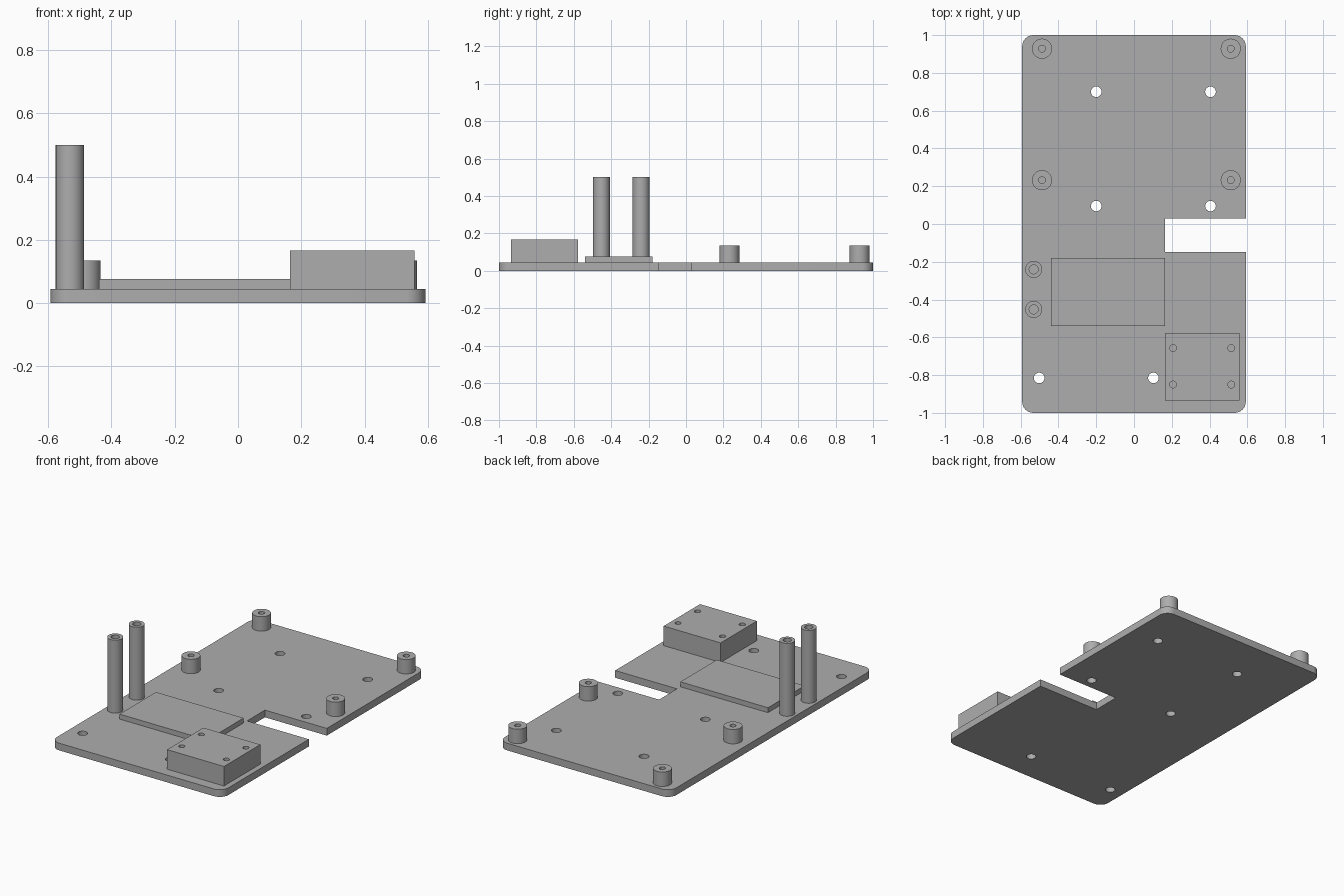
import bpy
import bmesh
import math
from mathutils import Matrix

if "Cube" in bpy.data.objects:
    bpy.data.objects.remove(bpy.data.objects["Cube"], do_unlink=True)

grey = bpy.data.materials.new("plain grey")
grey.use_nodes = True
grey.diffuse_color = (0.42, 0.42, 0.42, 1)
grey.node_tree.nodes["Principled BSDF"].inputs["Base Color"].default_value = grey.diffuse_color

PLATE_TOP = 0.045


def finish(name, bm):
    mesh = bpy.data.meshes.new(name)
    bmesh.ops.recalc_face_normals(bm, faces=bm.faces)
    bm.to_mesh(mesh)
    bm.free()
    mesh.materials.append(grey)
    obj = bpy.data.objects.new(name, mesh)
    bpy.context.collection.objects.link(obj)
    return obj


def box(name, x0, x1, y0, y1, z0, z1):
    bm = bmesh.new()
    place = Matrix.Translation(((x0 + x1) / 2, (y0 + y1) / 2, (z0 + z1) / 2))
    size = Matrix.Diagonal((x1 - x0, y1 - y0, z1 - z0, 1))
    bmesh.ops.create_cube(bm, size=1, matrix=place @ size)
    return finish(name, bm)


def cylinders(name, points, radius, z0, z1):
    bm = bmesh.new()
    for x, y in points:
        bmesh.ops.create_cone(bm, cap_ends=True, segments=48, radius1=radius, radius2=radius,
                              depth=z1 - z0, matrix=Matrix.Translation((x, y, (z0 + z1) / 2)))
    return finish(name, bm)


def drill(obj, points, radius, z0, z1):
    cutter = cylinders("drill_cutter", points, radius, z0, z1)
    cutter.hide_render = True
    mod = obj.modifiers.new("holes", "BOOLEAN")
    mod.operation = "DIFFERENCE"
    mod.solver = "EXACT"
    mod.object = cutter
    bpy.context.view_layer.objects.active = obj
    bpy.ops.object.modifier_apply(modifier=mod.name)
    bpy.data.objects.remove(cutter, do_unlink=True)


def smooth(obj):
    bpy.ops.object.select_all(action="DESELECT")
    obj.select_set(True)
    bpy.context.view_layer.objects.active = obj
    bpy.ops.object.shade_smooth_by_angle(angle=math.radians(30))


def grid(xs, ys):
    return [(x, y) for x in xs for y in ys]


# Base plate outline with a side notch and rounded outer corners
W, R = 0.592, 0.06
outline = []
for sx, sy, start in ((1, 1, 0), (-1, 1, 90), (-1, -1, 180), (1, -1, 270)):
    for i in range(13):
        a = math.radians(start + i * 7.5)
        outline.append((sx * (W - R) + R * math.cos(a), sy * (1 - R) + R * math.sin(a)))
outline += [(W, -0.147), (0.165, -0.147), (0.165, 0.03), (W, 0.03)]
bm = bmesh.new()
face = bm.faces.new([bm.verts.new((x, y, 0)) for x, y in outline])
raised = bmesh.ops.extrude_face_region(bm, geom=[face])["geom"]
bmesh.ops.translate(bm, vec=(0, 0, PLATE_TOP),
                    verts=[v for v in raised if isinstance(v, bmesh.types.BMVert)])
plate = finish("base_plate", bm)

# Mounting holes through the plate
drill(plate, grid((-0.2, 0.405), (0.7, 0.095)) + [(-0.502, -0.815), (0.103, -0.815)],
      0.028, -0.1, 0.2)

# Low raised pad
box("raised_pad", -0.44, 0.165, -0.54, -0.18, PLATE_TOP, 0.076)

# Mounting block with four screw holes
block = box("mounting_block", 0.165, 0.558, -0.935, -0.577, PLATE_TOP, 0.167)
drill(block, grid((0.207, 0.515), (-0.657, -0.85)), 0.018, 0.07, 0.3)

# Short standoffs with screw holes
standoffs = cylinders("short_standoffs", grid((-0.487, 0.512), (0.928, 0.232)),
                      0.053, PLATE_TOP, 0.135)
drill(standoffs, grid((-0.487, 0.512), (0.928, 0.232)), 0.018, 0.05, 0.3)

# Tall posts with screw holes
posts = cylinders("tall_posts", grid((-0.531,), (-0.24, -0.452)), 0.045, PLATE_TOP, 0.5)
drill(posts, grid((-0.531,), (-0.24, -0.452)), 0.024, 0.3, 0.7)

for part in (plate, block, standoffs, posts):
    smooth(part)
